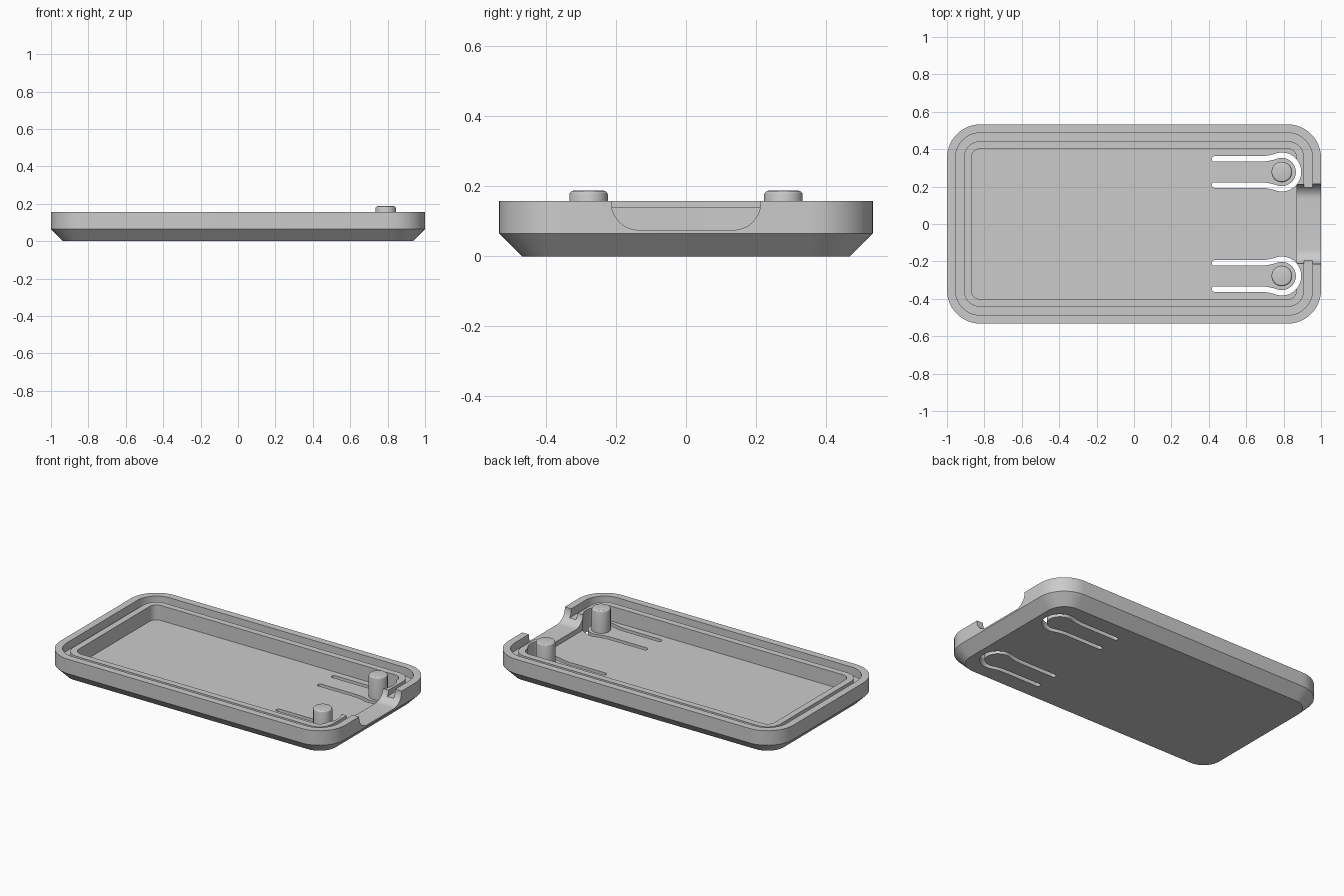
import bpy, bmesh, math
from mathutils import Vector

if "Cube" in bpy.data.objects:
    bpy.data.objects.remove(bpy.data.objects["Cube"])

grey = bpy.data.materials.new("light_grey")
grey.diffuse_color = (0.6, 0.6, 0.6, 1)
grey.use_nodes = True
grey.node_tree.nodes["Principled BSDF"].inputs["Base Color"].default_value = grey.diffuse_color

HX, HY, CORNER = 1.0, 0.533, 0.18
BTN_X, BTN_Y = 0.79, 0.278


def finish(name, bm):
    bmesh.ops.recalc_face_normals(bm, faces=bm.faces[:])
    mesh = bpy.data.meshes.new(name)
    bm.to_mesh(mesh)
    bm.free()
    mesh.materials.append(grey)
    ob = bpy.data.objects.new(name, mesh)
    bpy.context.collection.objects.link(ob)
    return ob


def loft(name, rings):
    """Skin a stack of closed rings and cap both ends."""
    bm = bmesh.new()
    loops = [[bm.verts.new(p) for p in ring] for ring in rings]
    n = len(loops[0])
    for a, b in zip(loops, loops[1:]):
        for i in range(n):
            j = (i + 1) % n
            bm.faces.new((a[i], a[j], b[j], b[i]))
    bm.faces.new(loops[0][::-1])
    bm.faces.new(loops[-1])
    return finish(name, bm)


def rounded_rect(inset, z, seg=12):
    r = CORNER - inset
    cx, cy = HX - CORNER, HY - CORNER
    pts = []
    for k, (sx, sy) in enumerate([(1, 1), (-1, 1), (-1, -1), (1, -1)]):
        for i in range(seg + 1):
            a = math.radians(90 * (k + i / seg))
            pts.append((sx * cx + r * math.cos(a), sy * cy + r * math.sin(a), z))
    return pts


def ribbon(path, half):
    """Outline of a path with constant width and round ends."""
    n = len(path)
    left, right = [], []
    for i, p in enumerate(path):
        d = (path[min(i + 1, n - 1)] - path[max(i - 1, 0)]).normalized()
        nrm = Vector((-d.y, d.x)) * half
        left.append(p + nrm)
        right.append(p - nrm)

    def cap(center, start):
        off = start - center
        a0 = math.atan2(off.y, off.x)
        return [center + half * Vector((math.cos(a0 - math.pi * i / 8),
                                        math.sin(a0 - math.pi * i / 8))) for i in range(1, 8)]
    return left + cap(path[-1], left[-1]) + right[::-1] + cap(path[0], right[0])


def shade(ob):
    bpy.ops.object.select_all(action='DESELECT')
    ob.select_set(True)
    bpy.context.view_layer.objects.active = ob
    bpy.ops.object.shade_smooth_by_angle(angle=math.radians(30))


# Tray: chamfered base, outer rim, groove, inner ridge, floor
section = [(0.065, 0), (0, 0.065), (0, 0.157), (0.045, 0.157), (0.045, 0.105),
           (0.09, 0.105), (0.09, 0.14), (0.13, 0.14), (0.13, 0.045)]
tray = loft("tray", [rounded_rect(i, z) for i, z in section])

# Rounded cable notch in the right end
profile = [(0.213, 0.3)]
for i in range(13):
    a = math.radians(90 * i / 12)
    profile.append((0.135 + 0.078 * math.cos(a), 0.153 - 0.078 * math.sin(a)))
profile += [(-y, z) for y, z in profile[::-1]]
cutters = [loft("notch_cutter", [[(x, y, z) for y, z in profile] for x in (0.82, 1.2)])]

# Keyhole-shaped slots that free the two button tongues
half_path = [(0.43, 0.07), (0.66, 0.07), (0.70, 0.0715), (0.727, 0.0755)]
arc = [(BTN_X + 0.09 * math.cos(math.radians(t)), 0.09 * math.sin(math.radians(t)))
       for t in range(115, -116, -10)]
path = [Vector(p) for p in half_path + arc + [(x, -y) for x, y in half_path[::-1]]]
outline = ribbon(path, 0.0145)
for side in (1, -1):
    cutters.append(loft("slot_cutter",
                        [[(p.x, p.y + side * BTN_Y, z) for p in outline] for z in (-0.1, 0.3)]))

for c in cutters:
    c.hide_render = True
    c.hide_set(True)
    mod = tray.modifiers.new("cut", 'BOOLEAN')
    mod.operation = 'DIFFERENCE'
    mod.solver = 'EXACT'
    mod.object = c

# Bake the cuts, then drop the cutters
deps = bpy.context.evaluated_depsgraph_get()
cut_mesh = bpy.data.meshes.new_from_object(tray.evaluated_get(deps))
tray.modifiers.clear()
tray.data = cut_mesh
for c in cutters:
    bpy.data.objects.remove(c)
shade(tray)

# Button posts with softened top edges
for side, label in ((1, "back"), (-1, "front")):
    rings = []
    for r, z in [(0.055, 0.04), (0.055, 0.175), (0.0535, 0.181), (0.049, 0.1855), (0.043, 0.187)]:
        rings.append([(BTN_X + r * math.cos(2 * math.pi * i / 40),
                       side * BTN_Y + r * math.sin(2 * math.pi * i / 40), z) for i in range(40)])
    shade(loft(label + "_button_post", rings))
